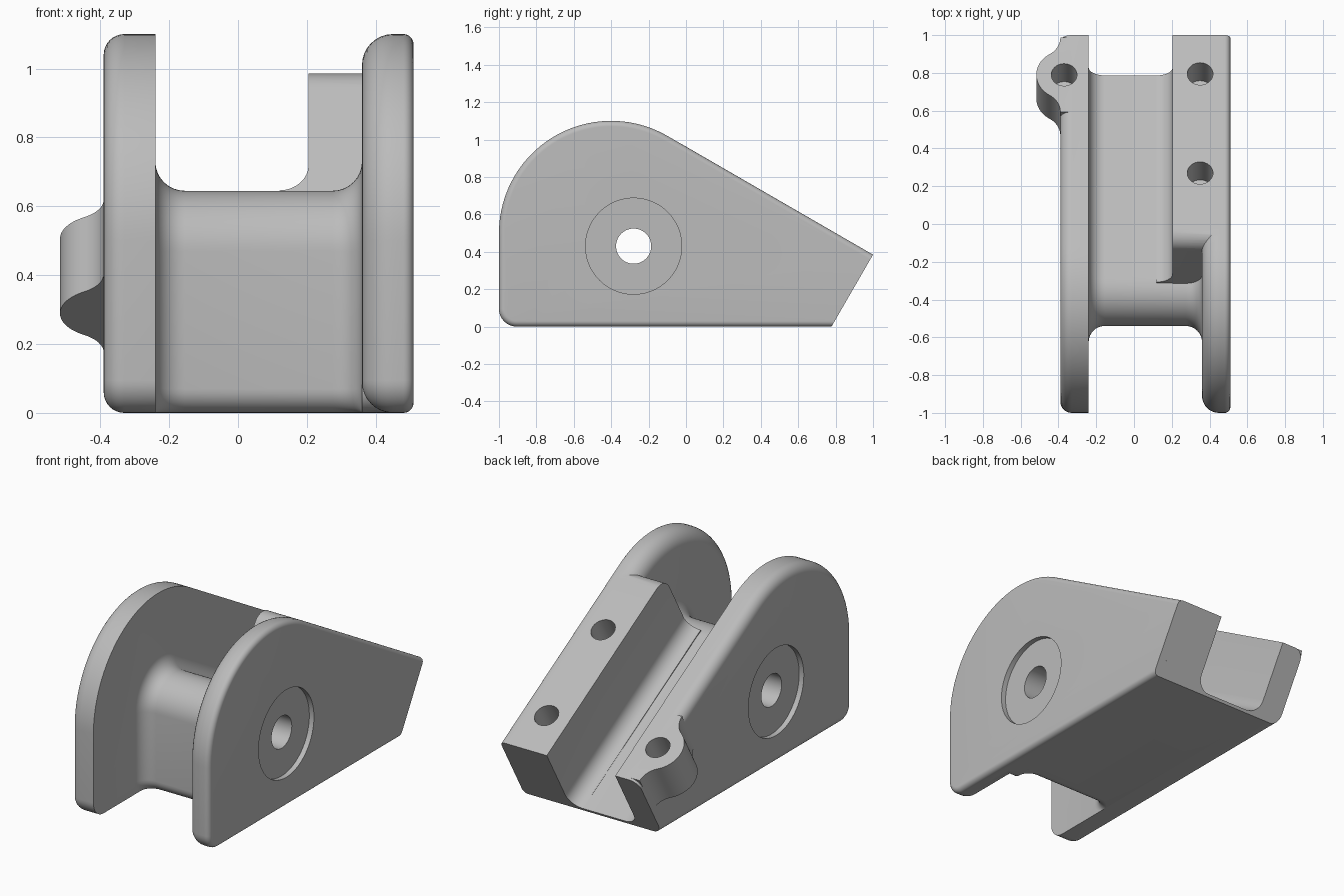
import bpy, bmesh, math
from mathutils import Matrix, Vector

if "Cube" in bpy.data.objects:
    bpy.data.objects.remove(bpy.data.objects["Cube"])

C, S = math.cos(math.radians(30)), 0.5      # 30 degree slope of the top
TIP_Z = 0.3845
HEEL_Y = 1 - TIP_Z * S / C                  # bottom of the slanted rear end
TIP = (1.0, TIP_Z)
FLOOR = (HEEL_Y + 0.0085, 0.0147)           # rear end of the trough floor

metal = bpy.data.materials.new("grey_metal")
metal.diffuse_color = (0.5, 0.5, 0.5, 1)
metal.use_nodes = True
metal.node_tree.nodes["Principled BSDF"].inputs["Base Color"].default_value = metal.diffuse_color


def arc(cy, cz, r, a0, a1, n):
    """Points of an arc, angles in degrees."""
    out = []
    for i in range(n + 1):
        a = math.radians(a0 + (a1 - a0) * i / n)
        out.append((cy + r * math.cos(a), cz + r * math.sin(a)))
    return out


def loft(name, rings):
    """Skin matching closed rings and cap both ends."""
    bm = bmesh.new()
    rows = [[bm.verts.new(p) for p in ring] for ring in rings]
    n = len(rows[0])
    for a, b in zip(rows, rows[1:]):
        for i in range(n):
            j = (i + 1) % n
            bm.faces.new((a[i], a[j], b[j], b[i]))
    bm.faces.new(rows[0][::-1])
    bm.faces.new(rows[-1])
    bmesh.ops.recalc_face_normals(bm, faces=bm.faces)
    me = bpy.data.meshes.new(name)
    bm.to_mesh(me)
    bm.free()
    ob = bpy.data.objects.new(name, me)
    bpy.context.collection.objects.link(ob)
    me.materials.append(metal)
    return ob


def at_x(x, prof):
    return [(x, y, z) for y, z in prof]


def on_slope(origin, x, s, n):
    """Point s forward along the slope from its rear end, n above it."""
    return (x, origin[0] - s * C + n * S, origin[1] + s * S + n * C)


def cylinder(name, p0, p1, r, seg=48):
    p0, p1 = Vector(p0), Vector(p1)
    d = p1 - p0
    bm = bmesh.new()
    m = Matrix.Translation((p0 + p1) / 2) @ d.to_track_quat('Z', 'Y').to_matrix().to_4x4()
    bmesh.ops.create_cone(bm, cap_ends=True, segments=seg, radius1=r, radius2=r,
                          depth=d.length, matrix=m)
    me = bpy.data.meshes.new(name)
    bm.to_mesh(me)
    bm.free()
    ob = bpy.data.objects.new(name, me)
    bpy.context.collection.objects.link(ob)
    me.materials.append(metal)
    return ob


def cheek_profile(d):
    """Side plate outline, inset by d everywhere but at the rear end."""
    pts = [(HEEL_Y + d * S / C, d), (1 - d * S, TIP_Z - d * C)]
    pts += arc(-0.4, 0.5, 0.6 - d, 60, 180, 40)
    pts += arc(-0.905, 0.095, 0.095 - d, 180, 270, 10)
    return pts


def cheek(name, x0, x1, r0, r1):
    """Side plate with edge rounding r0 at x0 and r1 at x1."""
    rings = []
    for x, r, sgn in ((x0, r0, 1), (x1, r1, -1)):
        steps = 8 if r else 0
        part = []
        for i in range(steps + 1):
            a = math.pi / 2 * i / max(steps, 1)
            part.append((x + sgn * r * (1 - math.cos(a)), r * (1 - math.sin(a))))
        rings += part if sgn > 0 else part[::-1]
    return loft(name, [at_x(x, cheek_profile(d)) for x, d in rings])


def bridge_profile(off):
    """Web outline, grown by off at the top and front."""
    pts = [(HEEL_Y, 0), (FLOOR[0] + off * S, FLOOR[1] + off * C)]
    pts += arc(-0.364, 0.469, 0.176 + off, 60, 180, 20)
    pts += arc(-0.47 - off, 0.07, 0.07, 180, 270, 8)
    return pts


# side plates
left = cheek("left_cheek", -0.39, -0.24, 0.06, 0)
right = cheek("right_cheek", 0.36, 0.51, 0.09, 0.03)

# web between the plates, flaring into them with fillets
R = 0.085
flare = [(R * math.sin(t), R * (1 - math.cos(t)))
         for t in [math.pi / 2 * i / 8 for i in range(9)]]
rings = [(-0.29, R)]
rings += [(-0.24 + R - u, v) for u, v in flare[::-1]]
rings += [(0.36 - R + u, v) for u, v in flare]
rings += [(0.46, R)]
bridge = loft("bridge", [at_x(x, bridge_profile(v)) for x, v in rings])

# thick rail inside the right plate, with a rounded front corner
r = 0.087
cy, cz = -0.095 + 0.366 * r, 1.0172 - 1.366 * r
prof = [(HEEL_Y, 0), TIP] + arc(cy, cz, r, 60, 150, 10)
prof += [(-0.4, 0.489), (-0.4, 0)]
rail = loft("rail", [at_x(0.205, prof), at_x(0.46, prof)])

# fillet between the trough floor and the rail
sec = [(0.25, -0.01), (0.25, R)] + arc(0.205 - R, R, R, 0, -90, 8) + [(0.205 - R, -0.01)]
fillet = loft("rail_fillet", [[on_slope(FLOOR, x, s, n) for x, n in sec] for s in (0, 1.263)])

# screw boss blending out of the left plate
BS, BR, FR, BX = 0.242, 0.147, 0.12, -0.37
dx = FR - 0.39 - BX + 0.04
ds = math.sqrt((BR + FR) ** 2 - dx ** 2)
ang = math.degrees(math.atan2(ds, dx))
half = arc(-0.39 - FR, ds, FR, 0, -ang, 10)
half += arc(BX, 0, BR, 180 - ang, 180, 14)
outline = half + [(x, -s) for x, s in half[-2::-1]]
outline += [(-0.31, -ds), (-0.31, ds)]
boss = loft("screw_boss", [[on_slope(TIP, x, BS + s, n) for x, s in outline]
                           for n in (0, -0.25)])

# cutters: axle bore, counterbores and blind screw holes
AY, AZ = -0.28, 0.43
cutters = [cylinder("axle_cutter", (-0.7, AY, AZ), (0.7, AY, AZ), 0.094),
           cylinder("left_recess_cutter", (-0.7, AY, AZ), (-0.36, AY, AZ), 0.257, 72),
           cylinder("right_recess_cutter", (0.48, AY, AZ), (0.7, AY, AZ), 0.257, 72)]
for x, y in ((0.35, 0.795), (0.35, 0.27), (-0.37, 0.79)):
    s = (1 - y) / C
    cutters.append(cylinder("screw_cutter", on_slope(TIP, x, s, 0.1),
                            on_slope(TIP, x, s, -0.19), 0.068, 32))

# merge the parts and cut the holes
body = bridge
for ob, op in [(o, 'UNION') for o in (left, right, rail, fillet, boss)] + \
              [(o, 'DIFFERENCE') for o in cutters]:
    bpy.context.view_layer.objects.active = body
    mod = body.modifiers.new("merge", 'BOOLEAN')
    mod.operation, mod.solver, mod.object = op, 'EXACT', ob
    bpy.ops.object.modifier_apply(modifier=mod.name)
    bpy.data.objects.remove(ob)

body.name = "bracket_body"
bpy.ops.object.select_all(action='DESELECT')
body.select_set(True)
bpy.context.view_layer.objects.active = body
bpy.ops.object.shade_smooth_by_angle(angle=math.radians(28))
